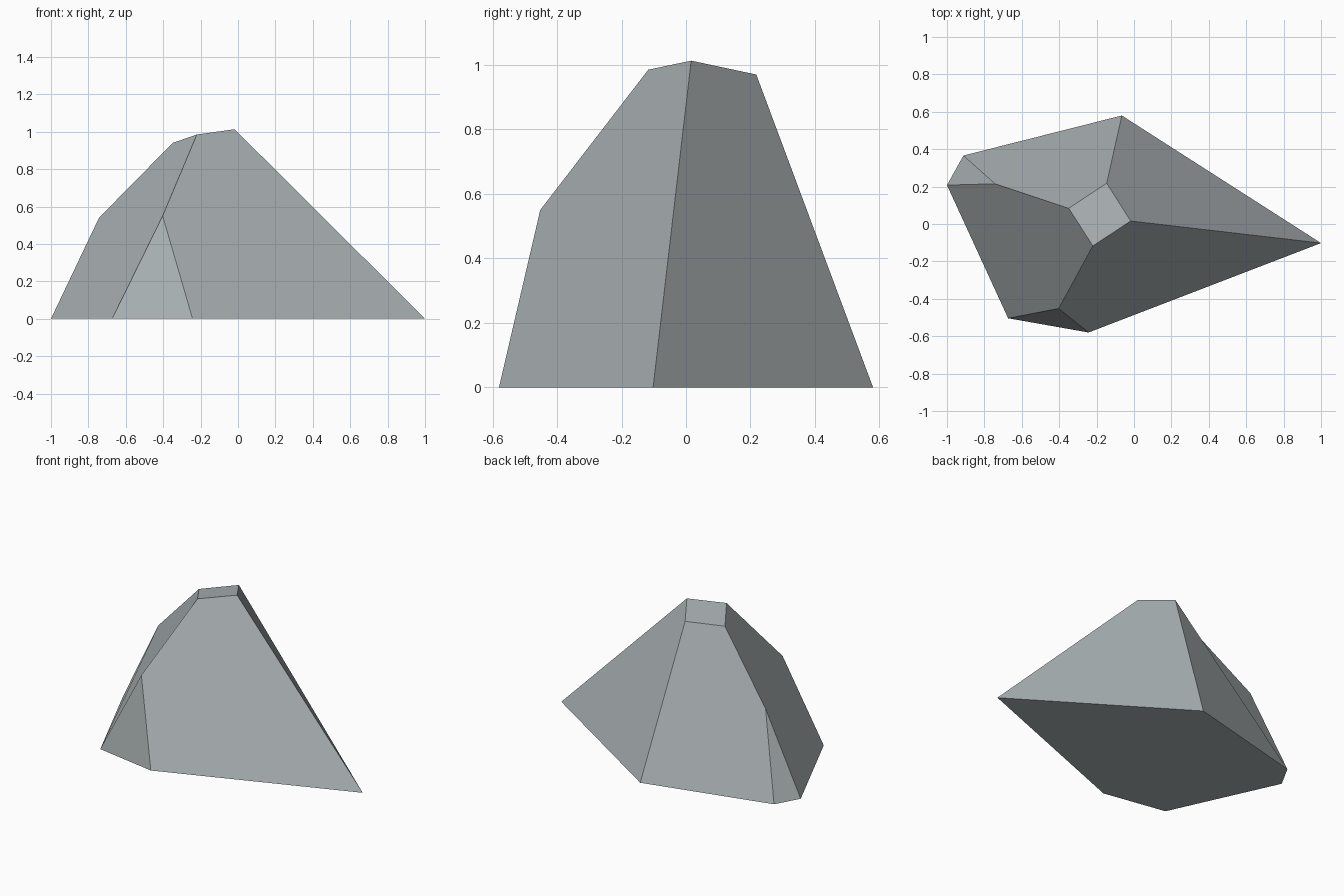
import bpy, bmesh

if "Cube" in bpy.data.objects:
    bpy.data.objects.remove(bpy.data.objects["Cube"])

# Ground outline of the rock, counter-clockwise from the right tip
base = [(1.0, -0.102), (-0.065, 0.58), (-0.912, 0.366),
        (-1.0, 0.208), (-0.673, -0.504), (-0.243, -0.58)]
# Tips of the two chipped corners
chips = [(-0.743, 0.215, 0.54), (-0.403, -0.452, 0.55)]
# Tilted top facet
top = [(-0.018, 0.016, 1.013), (-0.146, 0.218, 0.97),
       (-0.349, 0.084, 0.94), (-0.220, -0.117, 0.985)]

bm = bmesh.new()
b = [bm.verts.new((x, y, 0)) for x, y in base]
c = [bm.verts.new(p) for p in chips]
t = [bm.verts.new(p) for p in top]

# Flat facets: underside, top, four big sides and two corner chips
for facet in (b[::-1], t,
              (b[0], b[1], t[1], t[0]),
              (b[1], b[2], c[0], t[2], t[1]),
              (b[2], b[3], c[0]),
              (b[3], b[4], c[1], t[3], t[2], c[0]),
              (b[4], b[5], c[1]),
              (b[5], b[0], t[0], t[3], c[1])):
    bm.faces.new(facet)
bmesh.ops.recalc_face_normals(bm, faces=bm.faces[:])

mesh = bpy.data.meshes.new("rock")
bm.to_mesh(mesh)
bm.free()

# Single stone grey
stone = bpy.data.materials.new("stone grey")
stone.diffuse_color = (0.41, 0.45, 0.46, 1)
stone.use_nodes = True
stone.node_tree.nodes["Principled BSDF"].inputs["Base Color"].default_value = stone.diffuse_color
mesh.materials.append(stone)
rock = bpy.data.objects.new("rock", mesh)
bpy.context.collection.objects.link(rock)
